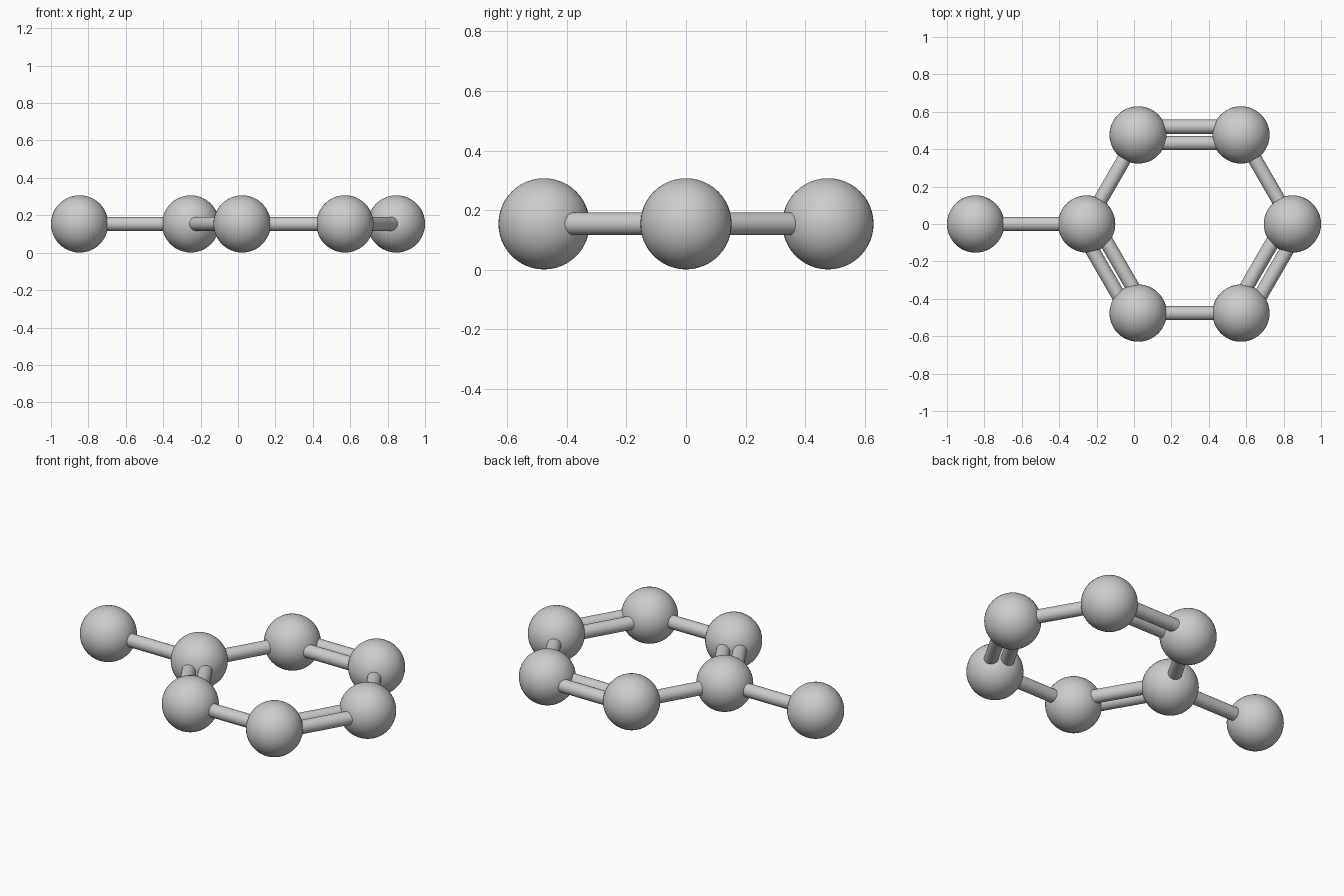
import bpy
from math import cos, sin, radians
from mathutils import Vector

if "Cube" in bpy.data.objects:
    bpy.data.objects.remove(bpy.data.objects["Cube"])

ATOM_R, BOND_R, Z = 0.153, 0.038, 0.154
RING_X, RING_R = 0.297, 0.55
GAP = 0.044  # sideways offset of each half of a double bond


def smooth():
    bpy.ops.object.shade_smooth_by_angle(angle=radians(40))


def atom(name, pos):
    bpy.ops.mesh.primitive_uv_sphere_add(segments=48, ring_count=24, radius=ATOM_R, location=pos)
    bpy.context.object.name = name
    smooth()


def rod(name, a, b):
    d = b - a
    bpy.ops.mesh.primitive_cylinder_add(vertices=32, radius=BOND_R, depth=d.length, location=(a + b) / 2)
    ob = bpy.context.object
    ob.name = name
    ob.rotation_euler = d.to_track_quat('Z', 'Y').to_euler()
    smooth()


def bond(name, a, b, double=False):
    if not double:
        rod(name, a, b)
        return
    side = (b - a).cross(Vector((0, 0, 1))).normalized() * GAP
    rod(name + "_outer", a + side, b + side)
    rod(name + "_inner", a - side, b - side)


# Atoms: hexagonal ring plus one side atom
ring = [Vector((RING_X + RING_R * cos(radians(60 * i)), RING_R * sin(radians(60 * i)), Z))
        for i in range(6)]
tail = Vector((-1 + ATOM_R, 0, Z))
for i, p in enumerate(ring):
    atom(f"ring_atom_{i + 1}", p)
atom("side_atom", tail)

# Bonds: alternating single and double around the ring
for i in range(6):
    bond(f"ring_bond_{i + 1}", ring[i], ring[(i + 1) % 6], double=i % 2 == 1)
bond("side_bond", tail, ring[3])
